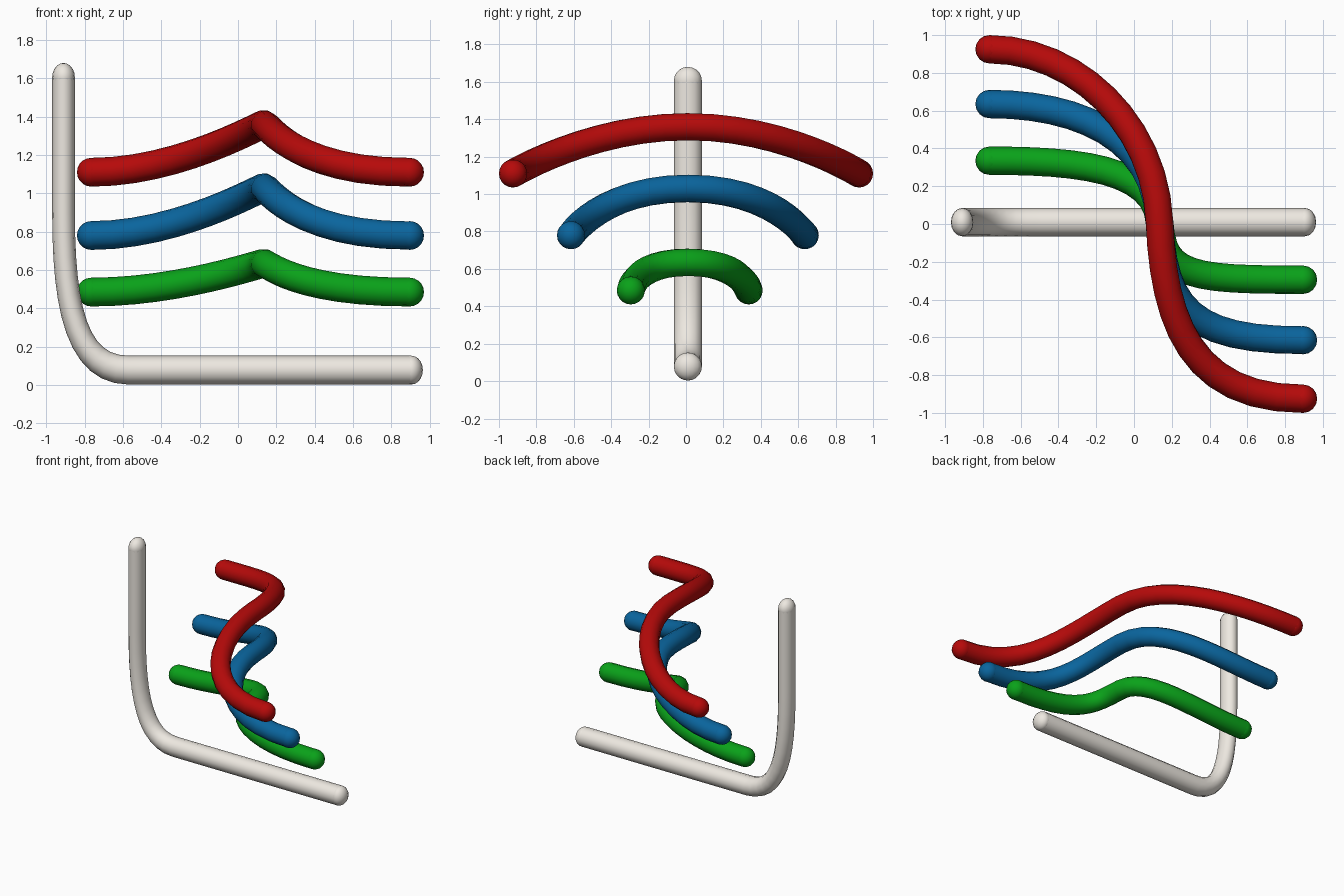
import bpy, bmesh
from mathutils import Vector, Matrix

if "Cube" in bpy.data.objects:
    bpy.data.objects.remove(bpy.data.objects["Cube"])

R = 0.075


def material(name, rgb):
    m = bpy.data.materials.new(name)
    m.diffuse_color = (*rgb, 1)
    m.use_nodes = True
    m.node_tree.nodes["Principled BSDF"].inputs["Base Color"].default_value = m.diffuse_color
    return m


def tube(name, knots, mat, sx=1.0):
    """Round-ended tube along a Bezier path; knots are (left handle, point, right handle).
    sx squashes the section along x."""
    cu = bpy.data.curves.new(name, 'CURVE')
    cu.dimensions = '3D'
    cu.bevel_depth = R
    cu.bevel_resolution = 4
    cu.resolution_u = 12
    cu.fill_mode = 'FULL'
    sp = cu.splines.new('BEZIER')
    sp.bezier_points.add(len(knots) - 1)
    squash = Matrix.Diagonal((1 / sx, 1, 1))
    for bp, (l, p, r) in zip(sp.bezier_points, knots):
        bp.handle_left_type = bp.handle_right_type = 'FREE'
        bp.co = squash @ Vector(p)
        bp.handle_left = squash @ Vector(l)
        bp.handle_right = squash @ Vector(r)
    tmp = bpy.data.objects.new(name + "_path", cu)
    bpy.context.collection.objects.link(tmp)
    bpy.context.view_layer.update()
    me = bpy.data.meshes.new_from_object(
        tmp.evaluated_get(bpy.context.evaluated_depsgraph_get()))
    bpy.data.objects.remove(tmp)

    # ball caps on both ends
    bm = bmesh.new()
    bm.from_mesh(me)
    for k in (knots[0], knots[-1]):
        bmesh.ops.create_uvsphere(bm, u_segments=16, v_segments=10, radius=R,
                                  matrix=Matrix.Translation(squash @ Vector(k[1])))
    bm.transform(Matrix.Diagonal((sx, 1, 1, 1)))
    for f in bm.faces:
        f.smooth = True
        f.material_index = 0
    bm.to_mesh(me)
    bm.free()
    me.name = name
    me.materials.clear()
    me.materials.append(mat)
    ob = bpy.data.objects.new(name, me)
    bpy.context.collection.objects.link(ob)
    return ob


# L-shaped frame
Y = 0.01
a, b, c, d = (0.905, Y, R + 0.003), (-0.57, Y, R + 0.003), (-0.91, Y, 0.9), (-0.91, Y, 1.605)
tube("frame", [
    (a, a, (0.5, Y, a[2])),
    ((-0.3, Y, a[2]), b, (-0.84, Y, a[2])),
    ((-0.91, Y, 0.4), c, (-0.91, Y, 1.1)),
    ((-0.91, Y, 1.3), d, d),
], material("ivory", (0.85, 0.81, 0.75)), sx=0.79)


# three arched S-shaped bands; reach = length of the handles at the crest
def band(name, y0, y1, z_end, z_top, reach, rgb):
    p0, p1, p2 = (-0.765, y0, z_end), (0.135, Y, z_top), (0.895, y1, z_end)
    tube(name, [
        (p0, p0, (-0.31, y0, z_end)),
        ((0.115, Y + reach, z_top), p1, (0.155, Y - reach, z_top)),
        ((0.30, y1, z_end), p2, p2),
    ], material(name + "_paint", rgb))


band("upper_band", 0.925, -0.925, 1.11, 1.36, 0.52, (0.47, 0.003, 0.003))
band("middle_band", 0.635, -0.615, 0.78, 1.03, 0.46, (0.003, 0.13, 0.34))
band("lower_band", 0.335, -0.295, 0.485, 0.635, 0.29, (0.003, 0.36, 0.01))
